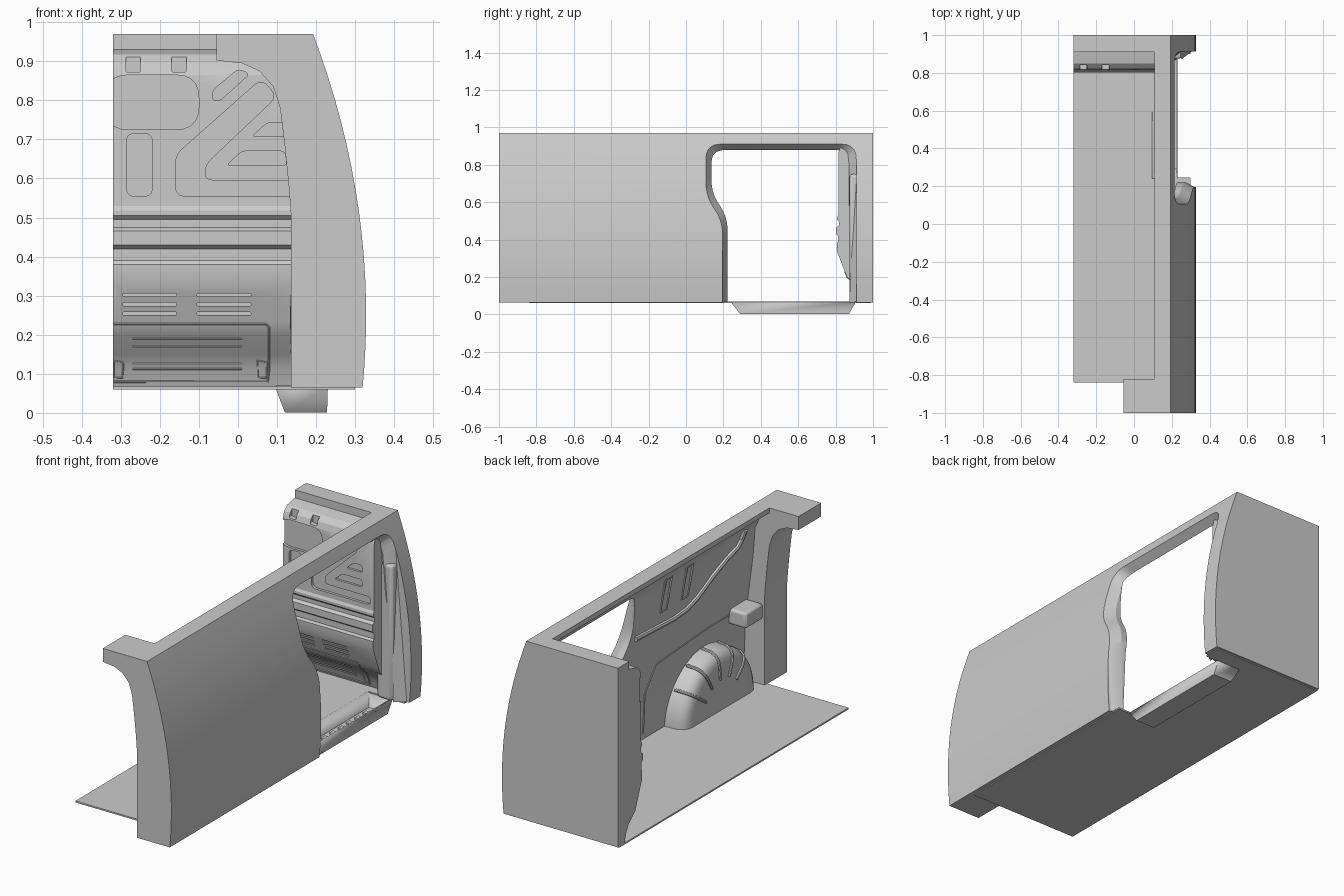
import bpy, bmesh, math
from mathutils import Vector

if "Cube" in bpy.data.objects:
    bpy.data.objects.remove(bpy.data.objects["Cube"])


def finish(ob, angle=28):
    bpy.ops.object.select_all(action='DESELECT')
    ob.select_set(True)
    bpy.context.view_layer.objects.active = ob
    bpy.ops.object.shade_smooth_by_angle(angle=math.radians(angle))
    return ob


def from_bm(name, bm):
    bmesh.ops.recalc_face_normals(bm, faces=bm.faces)
    me = bpy.data.meshes.new(name)
    bm.to_mesh(me)
    bm.free()
    ob = bpy.data.objects.new(name, me)
    bpy.context.collection.objects.link(ob)
    return finish(ob)


def add_loft(bm, rings, cap_last=True):
    vs = [[bm.verts.new(p) for p in r] for r in rings]
    n = len(vs[0])
    for a, b in zip(vs, vs[1:]):
        for i in range(n):
            bm.faces.new((a[i], a[(i + 1) % n], b[(i + 1) % n], b[i]))
    bm.faces.new(vs[0])
    if cap_last:
        bm.faces.new(vs[-1])


def loft(name, rings, cap_last=True):
    bm = bmesh.new()
    add_loft(bm, rings, cap_last)
    return from_bm(name, bm)


def ring(pts, axis, d):
    return [(d, p, q) if axis == 'x' else (p, d, q) for p, q in pts]


def prism(name, pts, axis, a, b):
    return loft(name, [ring(pts, axis, a), ring(pts, axis, b)])


def box(name, x0, x1, y0, y1, z0, z1, bevel=0):
    ob = prism(name, [(x0, z0), (x1, z0), (x1, z1), (x0, z1)], 'y', y0, y1)
    if bevel:
        m = ob.modifiers.new('round', 'BEVEL')
        m.width, m.segments = bevel, 3
        bpy.ops.object.modifier_apply(modifier='round')
        finish(ob)
    return ob


def fillet(pts, r, n=5):
    out = []
    for i, p in enumerate(pts):
        p, a, b = Vector(p), Vector(pts[i - 1]), Vector(pts[(i + 1) % len(pts)])
        s = p + (a - p).normalized() * min(r, (a - p).length * .45)
        e = p + (b - p).normalized() * min(r, (b - p).length * .45)
        for k in range(n + 1):
            t = k / n
            out.append(tuple(s * (1 - t) ** 2 + p * 2 * t * (1 - t) + e * t * t))
    return out


def cut(ob, cutter):
    cutter.hide_render = True
    bpy.context.view_layer.objects.active = ob
    m = ob.modifiers.new('cut', 'BOOLEAN')
    m.operation, m.object, m.solver = 'DIFFERENCE', cutter, 'EXACT'
    bpy.ops.object.modifier_apply(modifier='cut')
    bpy.data.objects.remove(cutter)
    finish(ob)


def tube(name, pts, r):
    cu = bpy.data.curves.new(name, 'CURVE')
    cu.dimensions, cu.bevel_depth, cu.bevel_resolution, cu.use_fill_caps = '3D', r, 2, True
    sp = cu.splines.new('POLY')
    sp.points.add(len(pts) - 1)
    for q, p in zip(sp.points, pts):
        q.co = (*p, 1)
    ob = bpy.data.objects.new(name, cu)
    bpy.context.collection.objects.link(ob)
    bpy.ops.object.select_all(action='DESELECT')
    ob.select_set(True)
    bpy.context.view_layer.objects.active = ob
    bpy.ops.object.convert(target='MESH')
    return finish(bpy.context.object)


def interp(table, z):
    # table rows are (value, z) with z falling
    for (v0, z0), (v1, z1) in zip(table, table[1:]):
        if z0 >= z >= z1 and z0 > z1:
            return v0 + (v1 - v0) * (z0 - z) / (z0 - z1)
    return table[-1][0]


def skin(z):
    return .328 - .262 * (z - .25) ** 2


Z0, Z1 = .065, .97
outer = [(skin(Z0 + (Z1 - Z0) * i / 16), Z0 + (Z1 - Z0) * i / 16) for i in range(17)]

# side wall: curved outer skin, inner lining and roof rail in one section
lining = [(.108, .97), (.108, .945), (.165, .9), (.188, .85), (.2, .7), (.24, .4), (.255, .065)]
wall = prism('side_wall', outer + lining, 'y', -1, 1)

# sliding door opening with a slanted frame
big = fillet([(.195, -.1), (.195, .5), (.105, .63), (.105, .912), (.912, .912), (.912, -.1)], .08)
small = fillet([(.223, -.1), (.223, .52), (.135, .65), (.135, .88), (.872, .88), (.872, -.1)], .08)
cut(wall, loft('door_cutter', [ring(big, 'x', .6), [(skin(z) + .002, y, z) for y, z in big],
                               [(skin(z) - .05, y, z) for y, z in small], ring(small, 'x', 0)]))

# rear pillar with header stub
inner = [(-.055, .97), (-.055, .902), (.01, .895), (.055, .875), (.09, .835), (.108, .78),
         (.12, .68), (.13, .58), (.136, .5), (.136, Z0)]
prism('rear_pillar', outer + inner, 'y', -1, -.82)

# front wall and front pillar
prism('front_wall', outer + [(-.32, Z1), (-.32, Z0)], 'y', .975, 1)
box('front_pillar', .16, .25, .875, .98, Z0, .75, .015)

# bulkhead: stepped section (y, z)
face = [(.91, .97), (.91, .93), (.85, .918), (.825, .895), (.815, .865), (.815, .53), (.808, .518),
        (.808, .505), (.818, .495), (.818, .475), (.802, .465), (.802, .43), (.814, .42), (.814, .39),
        (.806, .38), (.808, .335), (.848, .232), (.862, .197), (.915, .15), (.935, .11), (.95, .065)]
bulkhead = prism('bulkhead', face + [(.98, .065), (.98, .97)], 'x', -.32, .19)

# pressed recesses in the bulkhead: (outline x z, corner radius, depth plane y)
presses = [
    ([(-.34, .725), (-.1, .725), (-.1, .865), (-.34, .865)], .06, .828),
    ([(-.285, .555), (-.22, .555), (-.22, .715), (-.285, .715)], .02, .828),
    ([(-.16, .555), (.17, .555), (.17, .595), (-.085, .595), (-.085, .635), (.1, .81), (.06, .855), (-.16, .66)], .025, .828),
    ([(-.03, .633), (.125, .633), (.12, .67), (.01, .67)], .012, .826),
    ([(.035, .707), (.125, .707), (.12, .743), (.075, .743)], .012, .826),
    ([(-.065, .8), (-.045, .8), (.03, .868), (-.0, .88), (-.065, .825)], .012, .826)]
presses += [([(x, .872), (x + .038, .872), (x + .038, .925), (x, .925)], .006, .842) for x in (-.287, -.17)]
for x in (-.295, -.105):
    for z in (.302, .278, .254):
        y = interp(face, z)
        presses.append(([(x, z - .004), (x + .138, z - .004), (x + .138, z + .004), (x, z + .004)], .004, y + .008))
bm = bmesh.new()
for pts, r, depth in presses:
    f = fillet(pts, r)
    add_loft(bm, [ring(f, 'y', .76), ring(f, 'y', depth)])
cut(bulkhead, from_bm('press_cutter', bm))


# raised beads on the lower bulkhead
def drape(name, pts, r=.003):
    tube(name, [(x, interp(face, z), z) for x, z in pts], r)


drape('lower_panel_bead', [(-.318, .228), (.07, .228), (.079, .22), (.079, .197), (.079, .15), (.079, .11), (.076, .08), (-.318, .08)])
for z in (.19, .17, .125, .113):
    drape('lower_rib', [(-.27, z), (.01, z)])
for x in (-.318, .05):
    drape('pad_bead', [(x, .09), (x + .022, .09), (x + .024, .11), (x + .024, .13), (x, .134), (x, .11), (x, .09)], .002)

# floor with an opening for the step
floor = box('floor', -.32, .3, -.84, .99, .06, .068)
cut(floor, box('step_cutter', .098, .5, .245, .9, 0, .2))

# entry step tub
def rect(x0, x1, y0, y1, z):
    return [(x0, y0, z), (x1, y0, z), (x1, y1, z), (x0, y1, z)]


step = loft('entry_step', [rect(.12, .228, .29, .87, .001), rect(.095, .23, .24, .908, .066)], False)
m = step.modifiers.new('thick', 'SOLIDIFY')
m.thickness = .006
bpy.context.view_layer.objects.active = step
bpy.ops.object.modifier_apply(modifier='thick')
for i in range(8):
    y = .33 + i * .066
    box('step_tread', .14, .205 if i % 2 else .185, y, y + .03, .002, .014, .003)

# wheel arch with rounded shoulder and ribs
cy = -.49


def arch(x, r):
    return [(x, cy + r * math.cos(math.pi * i / 28), .066 + r * math.sin(math.pi * i / 28)) for i in range(29)]


loft('wheel_arch', [arch(.28, .3), arch(.185, .292), arch(.16, .278), arch(.147, .258), arch(.142, .23)])
for deg in (35, 60, 85, 110, 135):
    c, s = math.cos(math.radians(deg)), math.sin(math.radians(deg))
    tube('arch_rib', [(x, cy + r * c, .066 + r * s) for x, r in
                      ((.235, .297), (.185, .292), (.16, .278), (.147, .258), (.142, .23), (.141, .16))], .008)


# pressings on the inner lining
def line_wall(name, pts, r):
    tube(name, [(interp(lining, z), y, z) for y, z in pts], r)


line_wall('lining_swage', [(.11, .635), (-.2, .62), (-.3, .63), (-.38, .66), (-.5, .73), (-.6, .775), (-.68, .8), (-.71, .83), (-.72, .88)], .014)
for y in (-.1, -.27):
    line_wall('lining_slot', [(y, .86), (y - .05, .86), (y - .03, .7), (y + .02, .7), (y, .86)], .005)
line_wall('lower_lining_bead', [(-.02, .1), (-.02, .3), (-.1, .42), (-.5, .45), (-.7, .45)], .004)

# small storage bracket near the rear pillar
box('side_bracket', .14, .25, -.82, -.68, .4, .48, .015)
